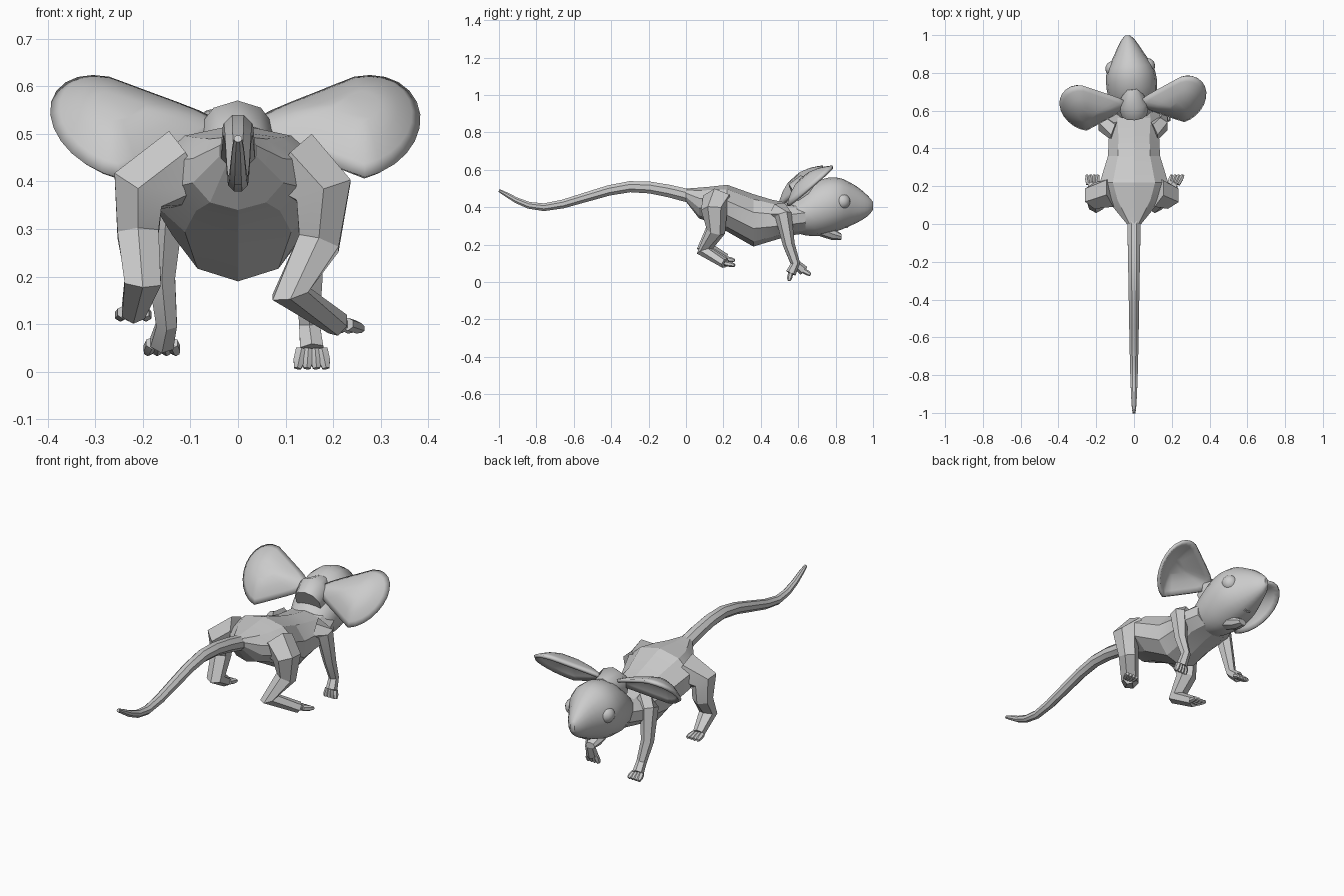
import bpy, bmesh, math
from mathutils import Vector, Matrix

if "Cube" in bpy.data.objects:
    bpy.data.objects.remove(bpy.data.objects["Cube"])

grey = bpy.data.materials.new("grey_fur")
grey.use_nodes = True
fur_colour = (0.6, 0.6, 0.6, 1)
grey.diffuse_color = fur_colour
grey.node_tree.nodes["Principled BSDF"].inputs["Base Color"].default_value = fur_colour

# The head is turned a little to one side about the neck
neck = Vector((0, 0.6, 0))
head_turn = (Matrix.Translation(neck)
             @ Matrix.Rotation(math.radians(5), 4, 'Z')
             @ Matrix.Translation(-neck))


def finish(name, bm, angle=20, on_head=False, mirror=False, thickness=None):
    # Turn a bmesh into a finished, shaded object
    bmesh.ops.recalc_face_normals(bm, faces=bm.faces)
    mesh = bpy.data.meshes.new(name)
    bm.to_mesh(mesh)
    bm.free()
    mesh.materials.append(grey)
    ob = bpy.data.objects.new(name, mesh)
    bpy.context.collection.objects.link(ob)
    bpy.ops.object.select_all(action='DESELECT')
    ob.select_set(True)
    bpy.context.view_layer.objects.active = ob
    bpy.ops.object.shade_smooth_by_angle(angle=math.radians(angle))
    if thickness:
        solid = ob.modifiers.new("Thickness", 'SOLIDIFY')
        solid.thickness = thickness
        solid.offset = 0
    if mirror:
        ob.modifiers.new("Mirror", 'MIRROR')
    if on_head:
        ob.matrix_world = head_turn


def smooth_path(points, steps):
    # Catmull-Rom interpolation through a few points of any dimension
    points = [Vector(p) for p in points]
    padded = [points[0], *points, points[-1]]
    result = []
    for before, a, b, after in zip(padded, padded[1:], padded[2:], padded[3:]):
        for step in range(steps):
            t = step / steps
            start_slope, end_slope = (b - before) / 2, (after - a) / 2
            result.append(a + start_slope * t
                          + (3 * (b - a) - 2 * start_slope - end_slope) * t ** 2
                          + (2 * (a - b) + start_slope + end_slope) * t ** 3)
    return result + [points[-1]]


def skin(bm, rings, cap_start=True):
    # Bridge a list of vertex rings and cap the ends
    count = len(rings[0])
    for near, far in zip(rings, rings[1:]):
        for i in range(count):
            j = (i + 1) % count
            bm.faces.new((near[i], near[j], far[j], far[i]))
    if cap_start:
        bm.faces.new(rings[0])
    bm.faces.new(rings[-1])


def circle(count, offset=0):
    # Cosine and sine pairs around a turn
    angles = [math.tau * (i + offset) / count for i in range(count)]
    return [(math.cos(a), math.sin(a)) for a in angles]


def loft(name, sections, sides, **options):
    # Sections run along y: y, half width, bottom, top
    bm = bmesh.new()
    rings = []
    for y, width, low, high in sections:
        middle, half = (low + high) / 2, (high - low) / 2
        rings.append([bm.verts.new((width * s, y, middle + half * c))
                      for c, s in circle(sides)])
    skin(bm, rings)
    finish(name, bm, **options)


def add_tube(bm, points, radii, sides=6):
    # Sweep a polygon of varying radius along a path
    points = [Vector(p) for p in points]
    rings = []
    for k, (point, radius) in enumerate(zip(points, radii)):
        following = points[min(k + 1, len(points) - 1)]
        tangent = (following - points[max(k - 1, 0)]).normalized()
        across = Vector((1, 0, 0))
        across = (across - tangent * tangent.dot(across)).normalized()
        up = tangent.cross(across)
        rings.append([bm.verts.new(point + radius * (across * c + up * s))
                      for c, s in circle(sides, 0.5)])
    skin(bm, rings)


def limb(name, joints, radii, reach):
    # A leg with four toes fanned out from its last joint
    bm = bmesh.new()
    add_tube(bm, joints, radii)
    paw = Vector(joints[-1])
    reach = Vector(reach)
    toe_radius = 0.014
    for i in range(4):
        side = Vector(((i - 1.5) * 0.02, 0, 0))
        start, tip = paw + side * 0.7, paw + reach + side
        add_tube(bm, [start, start.lerp(tip, 0.6), tip],
                 [toe_radius, toe_radius, toe_radius * 0.6])
    finish(name, bm)


# Trunk
loft("body", [(0, 0.04, 0.43, 0.5), (0.07, 0.1, 0.34, 0.505),
              (0.13, 0.15, 0.32, 0.51), (0.22, 0.19, 0.27, 0.52),
              (0.36, 0.145, 0.19, 0.47), (0.46, 0.14, 0.22, 0.44),
              (0.56, 0.15, 0.25, 0.42), (0.64, 0.12, 0.26, 0.43)],
     sides=10, angle=15)

# Tail, tapering to the tip
tail_path = smooth_path([(0, 0.06, 0.45), (0, -0.3, 0.51), (0, -0.76, 0.4), (0, -1, 0.49)], 4)
bm = bmesh.new()
add_tube(bm, tail_path,
         [0.04 * (1 - i / len(tail_path)) ** 0.6 for i in range(len(tail_path))],
         sides=8)
finish("tail", bm)

# Head, pointed at the nose
loft("head", smooth_path([(0.56, 0.1, 0.27, 0.42), (0.68, 0.13, 0.245, 0.53),
                          (0.8, 0.13, 0.27, 0.56), (0.9, 0.08, 0.31, 0.52),
                          (0.97, 0.04, 0.35, 0.465), (1, 0.012, 0.385, 0.43)], 3),
     sides=16, angle=40, on_head=True)

# Lower jaw and the front teeth
loft("lower_jaw", [(0.7, 0.05, 0.25, 0.33), (0.78, 0.04, 0.225, 0.29),
                   (0.83, 0.025, 0.225, 0.26)], sides=8, on_head=True)
bm = bmesh.new()
add_tube(bm, [(0.01, 0.86, 0.33), (0.01, 0.86, 0.29)], [0.01, 0.008], sides=4)
finish("teeth", bm, on_head=True, mirror=True)

# Eyes
bm = bmesh.new()
bmesh.ops.create_uvsphere(bm, u_segments=16, v_segments=10, radius=0.042)
bmesh.ops.translate(bm, verts=bm.verts, vec=(0.09, 0.83, 0.43))
finish("eyes", bm, angle=60, on_head=True, mirror=True)

# Ears: round dishes bulging backwards, drawn inwards to meet the crown
ear_centre = Vector((0.26, 0.64, 0.51))
slope = Vector((0, 0.75, 0.66))
backward = Vector((0, -0.66, 0.75))
bm = bmesh.new()
rings = []
for scale in (1, 0.85, 0.6, 0.3):
    ring = []
    for c, s in circle(24):
        inner, outer = max(0, -c), max(0, c)
        across = Vector((c * (0.125 + 0.1 * inner), 0, 0))
        along = slope * (s * 0.155 * (1 - 0.45 * inner) + 0.04 * outer)
        dish = backward * 0.06 * (1 - scale ** 2)
        ring.append(bm.verts.new(ear_centre + scale * (across + along) + dish))
    rings.append(ring)
skin(bm, rings, cap_start=False)
finish("ears", bm, angle=50, on_head=True, mirror=True, thickness=0.016)

# Crown of the head, bridging the ears
bm = bmesh.new()
add_tube(bm, [(0, 0.58, 0.46), (0, 0.64, 0.49), (0, 0.72, 0.51)], [0.07, 0.085, 0.04], sides=10)
finish("crown", bm, angle=50, on_head=True)

# Hind legs in mid stride: hip, knee, shin, heel, foot
hind_radii = (0.085, 0.07, 0.05, 0.044, 0.028)
limb("hind_leg_left", [(0.11, 0.17, 0.43), (0.18, 0.15, 0.38), (0.17, 0.16, 0.27),
                       (0.11, 0.1, 0.165), (0.21, 0.21, 0.1)],
     hind_radii, (0.02, 0.05, -0.01))
limb("hind_leg_right", [(-0.11, 0.17, 0.43), (-0.21, 0.15, 0.38), (-0.21, 0.16, 0.29),
                        (-0.2, 0.1, 0.19), (-0.22, 0.21, 0.125)],
     hind_radii, (0, 0.05, -0.01))

# Front legs: shoulder, elbow, forearm, wrist, paw
front_radii = (0.06, 0.045, 0.032, 0.025, 0.028)
limb("front_leg_left", [(0.1, 0.5, 0.37), (0.14, 0.52, 0.36), (0.15, 0.55, 0.2),
                        (0.15, 0.585, 0.1), (0.155, 0.56, 0.047)],
     front_radii, (0, -0.01, -0.04))
limb("front_leg_right", [(-0.1, 0.5, 0.37), (-0.15, 0.52, 0.36), (-0.16, 0.55, 0.2),
                         (-0.15, 0.585, 0.1), (-0.16, 0.63, 0.06)],
     front_radii, (0, 0.035, -0.02))
